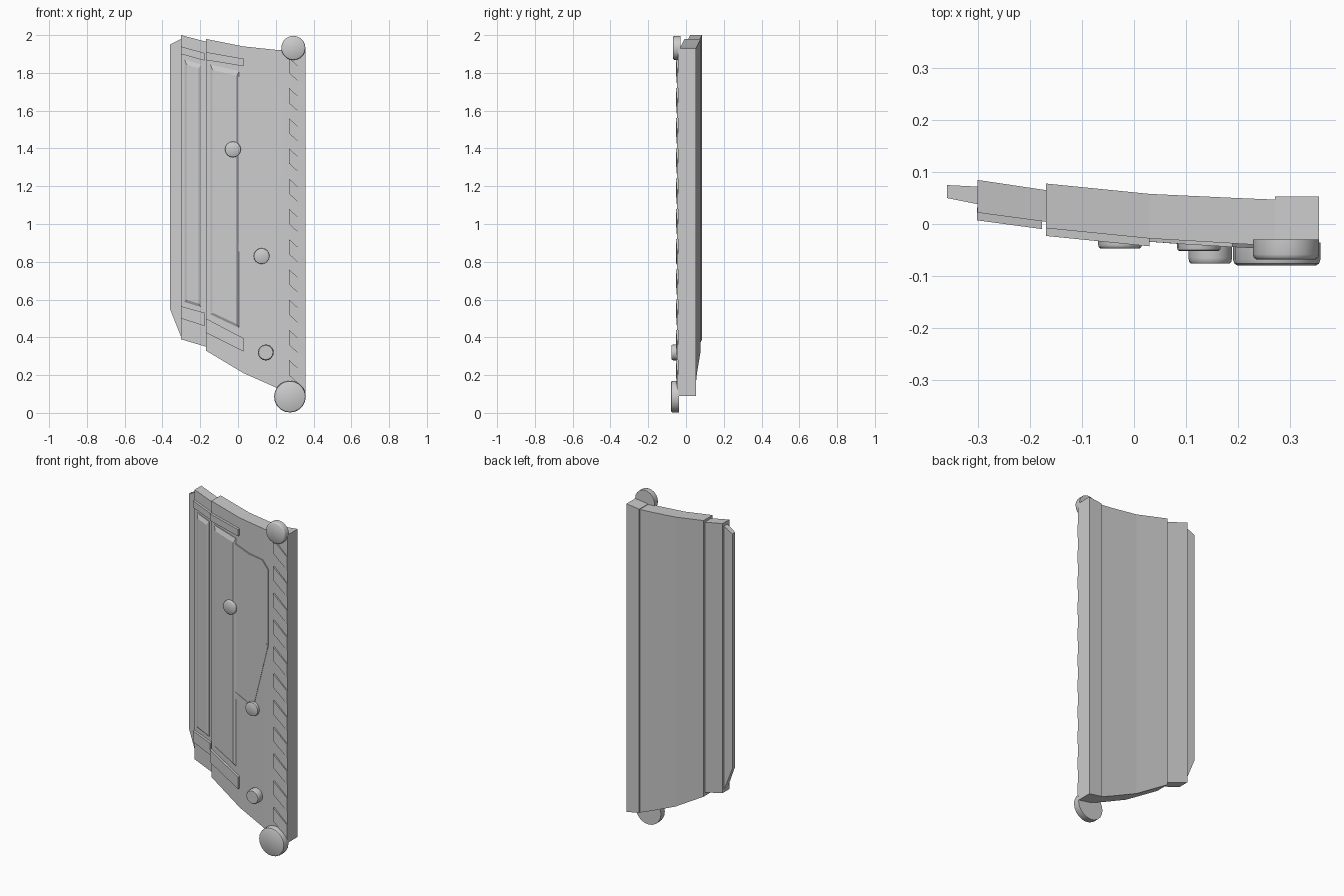
import bpy, bmesh, math

if "Cube" in bpy.data.objects:
    bpy.data.objects.remove(bpy.data.objects["Cube"])


def make(name, verts, faces):
    me = bpy.data.meshes.new(name)
    me.from_pydata(verts, [], faces)
    bm = bmesh.new()
    bm.from_mesh(me)
    bmesh.ops.recalc_face_normals(bm, faces=bm.faces)
    bm.to_mesh(me)
    bm.free()
    ob = bpy.data.objects.new(name, me)
    bpy.context.collection.objects.link(ob)
    return ob


def slab(name, cols):
    """Upright slab through columns of (x, y_front, y_back, z_bottom, z_top)."""
    v, f = [], []
    for x, yf, yb, zb, zt in cols:
        v += [(x, yf, zb), (x, yf, zt), (x, yb, zt), (x, yb, zb)]
    for i in range(len(cols) - 1):
        a, b = 4 * i, 4 * i + 4
        f += [(a + k, a + (k + 1) % 4, b + (k + 1) % 4, b + k) for k in range(4)]
    f += [(0, 1, 2, 3), tuple(len(v) - 4 + k for k in range(4))]
    return make(name, v, f)


def front(x, line):
    """Depth of the front surface at x along a section's front line."""
    for (x0, y0), (x1, y1) in zip(line, line[1:]):
        if x <= x1 or (x1, y1) == line[-1]:
            return y0 + (y1 - y0) * (x - x0) / (x1 - x0)


def raised(name, pts, line, h, inner=None):
    """Raised plate following the front surface; inner outline gives a sloped edge."""
    n = len(pts)
    rings = [[(x, front(x, line) + 0.01, z) for x, z in pts]]
    if inner:
        rings.append([(x, front(x, line) - h * 0.3, z) for x, z in pts])
    rings.append([(x, front(x, line) - h, z) for x, z in (inner or pts)])
    f = [tuple(range(n)), tuple((len(rings) - 1) * n + k for k in range(n))]
    for r in range(len(rings) - 1):
        f += [(r * n + k, r * n + (k + 1) % n, (r + 1) * n + (k + 1) % n, (r + 1) * n + k)
              for k in range(n)]
    return make(name, sum(rings, []), f)


def disc(name, x, z, r, y0, y1, n=16):
    """Round boss facing the front, with a softened rim."""
    d = y1 - y0
    prof = [(r, y1), (r, y0 + d * 0.25), (r * 0.97, y0 + d * 0.08), (r * 0.9, y0)]
    v = [(x + q * math.cos(2 * math.pi * k / n), y, z + q * math.sin(2 * math.pi * k / n))
         for q, y in prof for k in range(n)]
    f = [tuple(range(n)), tuple(3 * n + k for k in range(n))]
    f += [(i * n + k, i * n + (k + 1) % n, (i + 1) * n + (k + 1) % n, (i + 1) * n + k)
          for i in range(3) for k in range(n)]
    ob = make(name, v, f)
    bpy.context.view_layer.objects.active = ob
    ob.select_set(True)
    bpy.ops.object.shade_smooth_by_angle(angle=math.radians(40))
    ob.select_set(False)


# Body slabs, left to right
slab("outer_edge", [(-0.36, 0.05, 0.075, 0.55, 1.95), (-0.30, 0.038, 0.072, 0.40, 1.98)])
slab("side_section", [(-0.302, 0.022, 0.085, 0.39, 2.0), (-0.168, 0.004, 0.065, 0.35, 1.965)])
slab("main_section", [(-0.17, -0.008, 0.078, 0.33, 1.98),
                      (0.03, -0.028, 0.058, 0.21, 1.94),
                      (0.20, -0.038, 0.05, 0.135, 1.922),
                      (0.273, -0.042, 0.047, 0.105, 1.917)])
slab("hinge_post", [(0.272, -0.042, 0.053, 0.105, 1.92), (0.357, -0.042, 0.053, 0.09, 1.93)])

SIDE = [(-0.302, 0.022), (-0.168, 0.004)]
MAIN = [(-0.17, -0.008), (0.03, -0.028), (0.20, -0.038), (0.273, -0.042)]

# Trim bands across the top and bottom
for tag, line, x0, x1, zs in (
        ("side_top_band", SIDE, -0.303, -0.177, (1.94, 1.905, 1.865, 1.90)),
        ("side_bottom_band", SIDE, -0.303, -0.177, (0.565, 0.53, 0.46, 0.50)),
        ("main_top_band", MAIN, -0.17, 0.03, (1.91, 1.875, 1.835, 1.868)),
        ("main_bottom_band", MAIN, -0.17, 0.03, (0.50, 0.395, 0.325, 0.425))):
    raised(tag, list(zip((x0, x1, x1, x0), zs)), line, 0.015)

# Long bevelled panels
raised("side_panel", [(-0.283, 1.87), (-0.195, 1.845), (-0.195, 0.56), (-0.283, 0.587)], SIDE, 0.012,
       [(-0.27, 1.842), (-0.208, 1.825), (-0.208, 0.577), (-0.27, 0.598)])
raised("main_panel", [(-0.147, 1.845), (0.006, 1.81), (0.006, 0.45), (-0.147, 0.522)], MAIN, 0.012,
       [(-0.134, 1.815), (-0.006, 1.785), (-0.006, 0.47), (-0.134, 0.53)])

# Layered plates and straps
raised("upper_plate", [(0, 1.78), (0.1, 1.747), (0.19, 1.737), (0.23, 1.69), (0.23, 1.24),
                       (0.08, 1.31), (0, 1.39)], MAIN, 0.007)
raised("lower_plate", [(0, 1.38), (0.08, 1.30), (0.226, 1.225), (0.125, 0.83), (0, 0.89)], MAIN, 0.003)
raised("upper_strap", [(0, 1.395), (0.085, 1.31), (0.23, 1.237), (0.222, 1.207), (0.08, 1.275),
                       (0, 1.36)], MAIN, 0.0055)
raised("lower_strap", [(0, 0.895), (0.125, 0.84), (0.115, 0.808), (0, 0.858)], MAIN, 0.0055)

# Slanted ridges down the post
for i in range(11):
    z = 1.88 - 0.16 * i
    v = [(x, y, zz) for x, yf, dz in ((0.27, -0.053, 0), (0.357, -0.047, -0.08))
         for y, zz in ((-0.03, z + dz), (yf, z + dz), (yf, z + dz - 0.08), (-0.03, z + dz - 0.08))]
    make(f"post_ridge_{i + 1}", v, [(0, 1, 2, 3), (4, 5, 6, 7), (0, 1, 5, 4),
                                   (1, 2, 6, 5), (2, 3, 7, 6), (3, 0, 4, 7)])

# Round bosses and studs
disc("top_boss", 0.293, 1.932, 0.064, -0.068, -0.03, 20)
disc("bottom_boss", 0.275, 0.086, 0.084, -0.08, -0.036, 20)
disc("upper_stud", -0.027, 1.395, 0.042, -0.047, -0.02)
disc("middle_stud", 0.125, 0.83, 0.042, -0.052, -0.03)
disc("lower_stud", 0.147, 0.32, 0.042, -0.076, -0.033)
